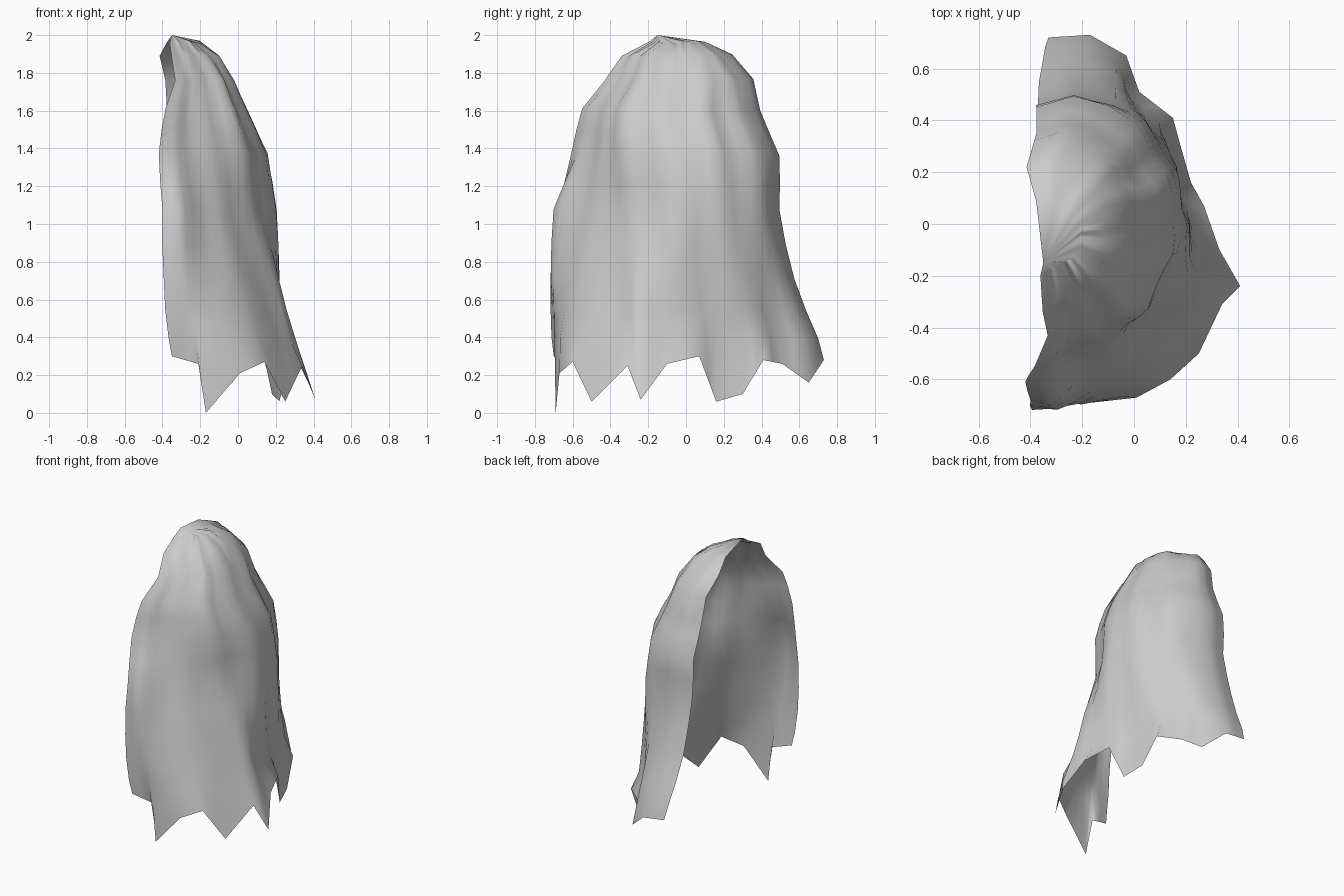
import bpy, bmesh, math, random
from mathutils import Vector

random.seed(4)
if "Cube" in bpy.data.objects:
    bpy.data.objects.remove(bpy.data.objects["Cube"])

cloth = bpy.data.materials.new("grey cloth")
cloth.use_nodes = True
GREY = (0.6, 0.6, 0.6, 1)
cloth.diffuse_color = GREY
cloth.node_tree.nodes["Principled BSDF"].inputs["Base Color"].default_value = GREY

# ragged hem, from the front opening edge round to the back one
hem = [Vector(p) for p in (
    (-.35, -.7, .3), (-.21, -.67, .26), (-.17, -.69, 0), (.01, -.67, .21),
    (.14, -.6, .27), (.25, -.5, .06), (.34, -.31, .25), (.41, -.24, .07),
    (.33, -.1, .26), (.27, .07, .3), (.22, .16, .06), (.18, .3, .1),
    (.15, .41, .28), (.02, .51, .26), (-.03, .65, .16), (-.17, .73, .28),
    (-.33, .72, .3))]
# plan of the upper body, same order
body = [Vector(p) for p in (
    (-.41, -.61), (-.34, -.57), (-.27, -.53), (-.18, -.48), (-.1, -.44),
    (-.01, -.39), (.06, -.33), (.12, -.24), (.16, -.12), (.17, 0), (.155, .12),
    (.13, .21), (.08, .3), (.01, .39), (-.1, .47), (-.25, .5), (-.4, .46))]
# plan at the waist, where the front side is drawn in
waist = [Vector(p) for p in (
    (-.4, -.68), (-.32, -.7), (-.24, -.63), (-.16, -.54), (-.08, -.46),
    (-.01, -.39), (.06, -.31), (.12, -.22), (.17, -.11), (.2, 0), (.185, .12),
    (.16, .21), (.105, .3), (.03, .39), (-.085, .46), (-.245, .495), (-.4, .46))]
plans = [body, waist, hem]
# drape rings: height, front y, back y, outer x, front edge x, back edge x,
# stage from body (0) past waist (1) to hem (2), fold depth
rings = [
    (.4, -.715, .7, .315, -.36, -.35, 1.88, 0),
    (.55, -.725, .635, .285, -.38, -.36, 1.65, .005),
    (.72, -.73, .575, .26, -.39, -.37, 1.42, .008),
    (.9, -.72, .53, .23, -.4, -.37, 1.2, .01),
    (1.07, -.7, .495, .2, -.4, -.37, 1, .01),
    (1.22, -.655, .495, .18, -.41, -.38, .6, .01),
    (1.37, -.61, .49, .155, -.415, -.38, .1, .01),
    (1.5, -.58, .43, .1, -.4, -.38, 0, .012),
    (1.61, -.55, .385, .05, -.38, -.38, 0, .012),
    (1.76, -.43, .35, -.02, -.33, -.39, 0, .01),
    (1.89, -.34, .24, -.1, -.35, -.42, 0, .007),
    (1.96, -.2, .1, -.2, -.36, -.38, 0, .003)]
COLS = 2 * len(hem) - 1


def along(points, j):
    """Position on a path at half steps between its points."""
    return points[j // 2].lerp(points[min(j // 2 + j % 2, len(points) - 1)], .5 * (j % 2))


def unit_plan(points, j):
    """Path position scaled to its own width and depth, both 0 to 1."""
    xs, ys = [p.x for p in points], [p.y for p in points]
    edge = (xs[0] + xs[-1]) / 2
    p = along(points, j)
    return Vector(((p.x - edge) / (max(xs) - edge),
                   (p.y - min(ys)) / (max(ys) - min(ys))))


def ring_point(j, z, y0, y1, x1, front_x, back_x, stage, depth):
    """Ring between two neighbouring plans, with soft leaning folds."""
    k = int(stage)
    w, u = unit_plan(plans[k], j).lerp(unit_plan(plans[k + 1], j), stage - k)
    edge = front_x + (back_x - front_x) * u
    p = Vector((edge + (x1 - edge) * w, y0 + (y1 - y0) * u, z))
    if 0 < j < COLS - 1:
        a = math.pi * j / (COLS - 1)
        fold = math.cos(j * 1.35 + z * 2.2) + .5 * math.sin(j * .7 - z * 4)
        p += Vector((math.sin(a), -math.cos(a), 0)) * depth * fold * math.sin(a) ** .5
        p.z += random.uniform(-.01, .01)
    return p


# draped cloak: rows of rings rising from the hem to one gathered peak
bm = bmesh.new()
rows = [[bm.verts.new(along(hem, j)) for j in range(COLS)]]
for ring in rings:
    rows.append([bm.verts.new(ring_point(j, *ring)) for j in range(COLS)])
for low, high in zip(rows, rows[1:]):
    for j in range(COLS - 1):
        bm.faces.new((low[j], low[j + 1], high[j + 1], high[j]))
peak = bm.verts.new((-.35, -.15, 2))
for j in range(COLS - 1):
    bm.faces.new((rows[-1][j], rows[-1][j + 1], peak))
for f in bm.faces:
    f.smooth = True

mesh = bpy.data.meshes.new("cloak")
bm.to_mesh(mesh)
bm.free()
mesh.materials.append(cloth)
cloak = bpy.data.objects.new("cloak", mesh)
bpy.context.collection.objects.link(cloak)
